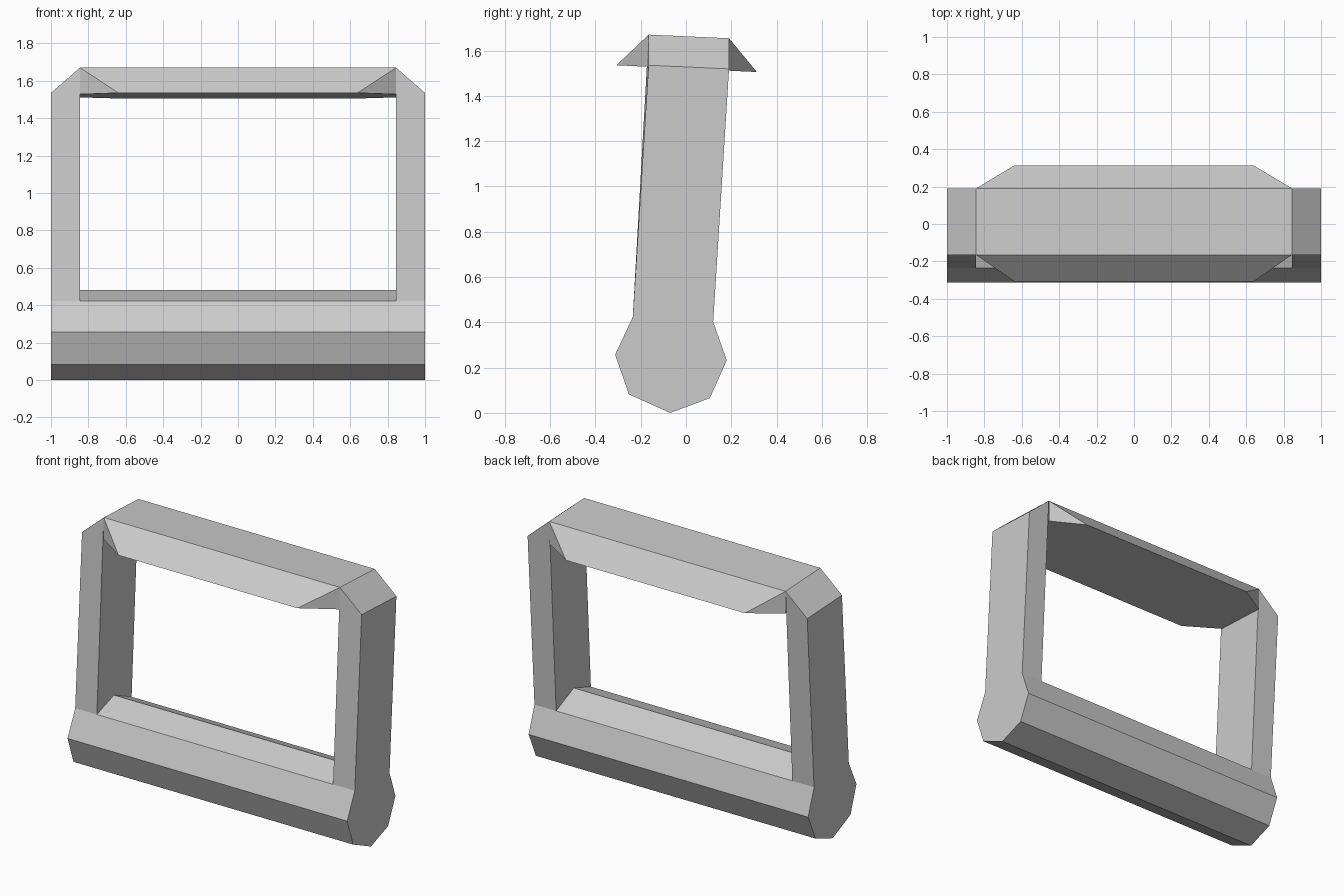
import bpy
import bmesh

if "Cube" in bpy.data.objects:
    bpy.data.objects.remove(bpy.data.objects["Cube"])


def make_part(name, verts, faces):
    """Flat-shaded mesh object with consistent outward normals."""
    bm = bmesh.new()
    vs = [bm.verts.new(v) for v in verts]
    for f in faces:
        bm.faces.new([vs[i] for i in f])
    bmesh.ops.recalc_face_normals(bm, faces=bm.faces[:])
    mesh = bpy.data.meshes.new(name)
    bm.to_mesh(mesh)
    bm.free()
    obj = bpy.data.objects.new(name, mesh)
    bpy.context.collection.objects.link(obj)
    return obj


OUT, INN = 1.0, 0.845          # outer and inner x of the side posts
FRONT, PEAK, BACK = (-0.235, 0.423), (-0.06, 0.482), (0.12, 0.402)
TOP_F, TOP_B = (-0.165, 1.67), (0.19, 1.654)

# Lower bar: slightly rotated octagon swept along x
octagon = [FRONT, PEAK, BACK, (0.18, 0.232), (0.105, 0.065),
           (-0.07, 0.0), (-0.252, 0.082), (-0.313, 0.257)]
n = len(octagon)
make_part("lower_bar",
          [(x, y, z) for x in (-OUT, OUT) for y, z in octagon],
          [range(n), range(n, 2 * n)]
          + [(i, (i + 1) % n, (i + 1) % n + n, i + n) for i in range(n)])

# Side post: rests on the bar's two upper facets, chamfered outward at the top
outer = [FRONT, PEAK, BACK, (0.19, 1.519), (-0.165, 1.535)]
inner = [FRONT, PEAK, BACK, TOP_B, TOP_F]
post = make_part("side_posts",
                 [(OUT, y, z) for y, z in outer] + [(INN, y, z) for y, z in inner],
                 [range(5), range(5, 10), (2, 3, 8, 7), (3, 4, 9, 8), (4, 0, 5, 9)])
post.modifiers.new("mirror", 'MIRROR').use_axis = (True, False, False)

# Top bar: wide trapezoid with tapered flaps to front and back
verts = []
for s in (-1, 1):
    verts += [(s * INN, *TOP_F), (s * INN, *TOP_B),
              (s * INN, -0.165, 1.528), (s * INN, 0.19, 1.511),
              (s * 0.64, -0.307, 1.535), (s * 0.64, 0.313, 1.505)]
make_part("top_bar", verts,
          [(0, 1, 7, 6), (0, 6, 10, 4), (1, 5, 11, 7),
           (2, 4, 10, 8, 9, 11, 5, 3),
           (0, 4, 2), (6, 8, 10), (1, 3, 5), (7, 11, 9)])
